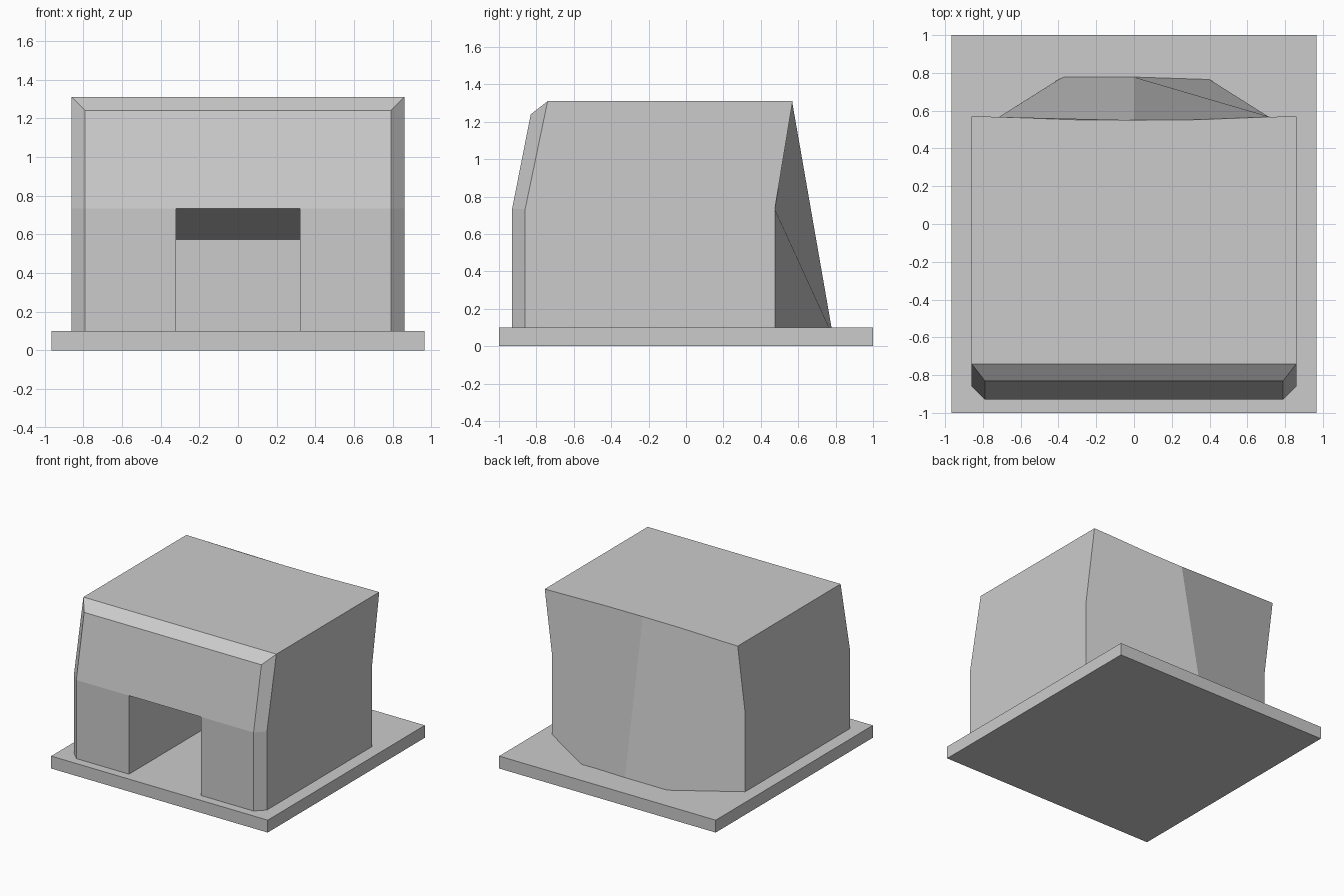
import bpy, bmesh

if "Cube" in bpy.data.objects:
    bpy.data.objects.remove(bpy.data.objects["Cube"])

grey = bpy.data.materials.new("light_grey")
grey.diffuse_color = (0.6, 0.6, 0.6, 1)
grey.use_nodes = True
grey.node_tree.nodes["Principled BSDF"].inputs["Base Color"].default_value = grey.diffuse_color

BASE, KNEE, LIP, TOP = 0.10, 0.733, 1.24, 1.31   # main heights
DOOR, INNER, DEPTH = 0.32, 0.573, 0.30           # half width, rear ceiling height, rear wall y


def finish(bm, name):
    bmesh.ops.remove_doubles(bm, verts=bm.verts[:], dist=0.0005)
    bmesh.ops.recalc_face_normals(bm, faces=bm.faces[:])
    mesh = bpy.data.meshes.new(name)
    bm.to_mesh(mesh)
    bm.free()
    mesh.materials.append(grey)
    obj = bpy.data.objects.new(name, mesh)
    bpy.context.collection.objects.link(obj)
    return obj


# Ground slab
bm = bmesh.new()
bmesh.ops.create_cube(bm, size=1)
for v in bm.verts:
    v.co.x *= 1.93
    v.co.y *= 2.0
    v.co.z = (v.co.z + 0.5) * BASE
finish(bm, "base_slab")

# Shelter body: each polygon is built for the right half and mirrored
bm = bmesh.new()


def both(*pts):
    for s in (1, -1):
        bm.faces.new([bm.verts.new((s * x, y, z)) for x, y, z in pts])


# Rear wall curves, from the side corner to the middle
foot = [(0.86, 0.475, BASE), (0.40, 0.765, BASE), (0.37, 0.778, BASE), (0, 0.778, BASE)]
eave = [(0, 0.55, TOP), (0.33, 0.552, TOP), (0.72, 0.567, TOP), (0.86, 0.57, TOP)]

# Front corner points
a, b = (0.79, -0.93, BASE), (0.79, -0.93, KNEE)
c, d = (0.86, -0.86, BASE), (0.86, -0.86, KNEE)
lip, brow = (0.79, -0.83, LIP), (0.86, -0.74, TOP)
rear_knee = (0.86, 0.475, KNEE)
d0, d1 = (DOOR, -0.93, BASE), (DOOR, -0.93, KNEE)
r0, r1 = (DOOR, DEPTH, BASE), (DOOR, DEPTH, INNER)

both(a, b, d1, d0)                                              # door post
both(b, d1, (0, -0.93, KNEE), (0, -0.83, LIP), lip)             # sloped front
both(lip, (0, -0.83, LIP), (0, -0.74, TOP), brow)               # roof bevel
both(a, c, d, b)                                                # corner bevel
both(b, d, brow, lip)                                           # upper corner bevel
both(c, d, brow, eave[-1], rear_knee, foot[0])                  # side wall
both(brow, (0, -0.74, TOP), *eave)                              # roof
both(*foot, *eave, rear_knee)                                   # rear wall
both(d0, d1, r1, r0)                                            # passage side
both(d1, (0, -0.93, KNEE), (0, DEPTH, INNER), r1)               # passage ceiling
both(r0, r1, (0, DEPTH, INNER), (0, DEPTH, BASE))               # passage end
both(a, d0, r0, (0, DEPTH, BASE), *foot[::-1], c)               # underside

finish(bm, "shelter_body")
